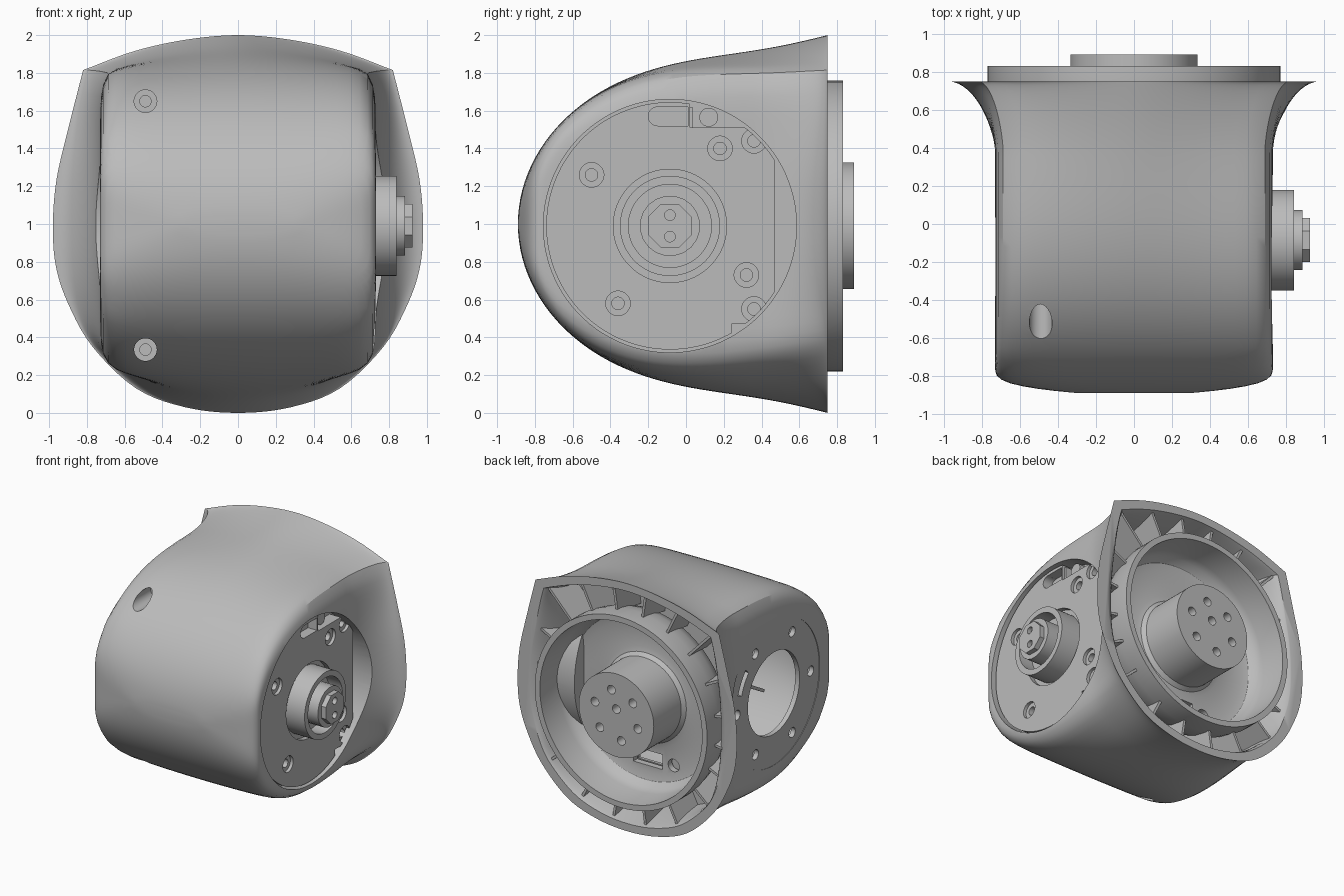
import bpy, bmesh, math
from mathutils import Vector

if "Cube" in bpy.data.objects:
    bpy.data.objects.remove(bpy.data.objects["Cube"])

grey = bpy.data.materials.new("mid grey")
grey.use_nodes = True
grey.diffuse_color = (0.5, 0.5, 0.5, 1)
grey.node_tree.nodes["Principled BSDF"].inputs["Base Color"].default_value = (0.5, 0.5, 0.5, 1)

CY, CZ = -0.085, 0.99          # axis of the side pockets


def finish(name, bm):
    bmesh.ops.recalc_face_normals(bm, faces=bm.faces)
    mesh = bpy.data.meshes.new(name)
    bm.to_mesh(mesh)
    bm.free()
    mesh.materials.append(grey)
    ob = bpy.data.objects.new(name, mesh)
    bpy.context.collection.objects.link(ob)
    return ob


def loft(name, rings):
    """Closed skin through equal-length rings of points, capped at both ends."""
    bm = bmesh.new()
    vs = [[bm.verts.new(p) for p in ring] for ring in rings]
    n = len(vs[0])
    for a, b in zip(vs, vs[1:]):
        for i in range(n):
            j = (i + 1) % n
            bm.faces.new((a[i], a[j], b[j], b[i]))
    bm.faces.new(vs[0])
    bm.faces.new(vs[-1])
    return finish(name, bm)


def cyl(name, axis, r, lo, hi, u, v, sides=48):
    """Cylinder along x (u, v = y, z) or along y (u, v = x, z)."""
    def point(t, w):
        a, b = u + r * math.cos(t), v + r * math.sin(t)
        return (w, a, b) if axis == "x" else (a, w, b)
    angles = [math.tau * (i + 0.5) / sides for i in range(sides)]
    return loft(name, [[point(t, w) for t in angles] for w in (lo, hi)])


def box(name, x, y, z):
    return loft(name, [[(a, y[0], z[0]), (a, y[1], z[0]), (a, y[1], z[1]), (a, y[0], z[1])] for a in x])


def boolean(ob, cutters):
    """Cut each cutter out of the object, then discard it."""
    for c in cutters:
        m = ob.modifiers.new("cut", "BOOLEAN")
        m.operation, m.solver, m.object = "DIFFERENCE", "EXACT", c
        bpy.context.view_layer.objects.active = ob
        bpy.ops.object.modifier_apply(modifier=m.name)
        bpy.data.objects.remove(c)
    return ob


# Right half of the rear flange outline from top to bottom, at equal steps
FLANGE = [Vector(p) for p in (
    (0, 1), (.28, .975), (.55, .915), (.82, .815), (.9, .5), (.96, .24), (.98, 0),
    (.965, -.22), (.9, -.42), (.77, -.65), (.54, -.87), (.28, -.97), (0, -1))]


def flange(t):
    s = abs(math.remainder(math.pi / 2 - t, math.tau)) / math.pi * 12
    i = min(int(s), 11)
    f = s - i
    p1, p2 = FLANGE[i], FLANGE[i + 1]
    p0 = FLANGE[i - 1] if i else Vector((-FLANGE[1].x, FLANGE[1].y))
    p3 = FLANGE[i + 2] if i < 11 else Vector((-FLANGE[11].x, FLANGE[11].y))
    if i == 3:                  # keep the upper corner crisp
        p0 = 2 * p1 - p2
    if i == 2:
        p3 = 2 * p2 - p1
    p = p1 + 0.5 * f * (p2 - p0 + f * (2*p0 - 5*p1 + 4*p2 - p3 + f * (3*(p1 - p2) + p3 - p0)))
    return math.copysign(p.x, math.cos(t)), p.y


def section(y, t):
    """Point (x, z-1) of the housing skin: rounded box flaring into the flange."""
    s = min(max((y + 0.89) / 1.64, 0), 1)
    h = math.sqrt(1 - (1 - s) ** 2.3) - 0.065 * math.sin(math.pi * s * s)
    w = 0.73 - 0.45 * max(0, 1 - s * 1.64 / 0.15) ** 4
    c, d = math.cos(t), math.sin(t)
    n = 2.5 + 9 * min(1, s / 0.13)
    k = (abs(c) ** n + abs(d) ** n) ** (1 / n)
    fx, fz = flange(t)
    u = min(max(0, (y - 0.38) / 0.37), 1)
    bx = 1 - math.sqrt(1 - u ** 1.5)
    bz = s * s
    return w * c / k * (1 - bx) + fx * bx, h * (d / k * (1 - bz) + fz * bz)


def skin(name, scale, shift, end):
    rings = []
    for i in range(1, 53):
        s = (1 - math.cos(math.pi * i / 52)) / 2
        y = -0.89 + 1.64 * s
        pts = [section(y, math.tau * j / 120) for j in range(120)]
        rings.append([(scale * x, y + shift * (1 - s) + end * s, 1 + scale * z) for x, z in pts])
    return loft(name, rings)


# Housing: hollow shell with a deep pocket on one side and two bolt wells in front
WELLS = ((-0.49, 1.65), (-0.49, 0.335))
cavity = skin("cavity", 0.94, 0.05, 0.01)
boolean(cavity, [cyl("c", "x", 0.71, 0.56, 2, CY, CZ, 96)]
        + [cyl("c", "y", 0.1, -1, -0.25, x, z) for x, z in WELLS])
housing = skin("housing", 1, 0, 0)
cuts = [cavity, cyl("c", "x", 0.67, 0.60, 2, CY, CZ, 96),
        cyl("c", "x", 0.58, -2, -0.725, CY, CZ, 96),
        cyl("c", "x", 0.33, -2, -0.5, CY, CZ, 64)]
for x, z in WELLS:
    cuts += [cyl("c", "y", 0.06, -1, -0.33, x, z), cyl("c", "y", 0.03, -0.4, -0.28, x, z)]
for k in range(6):
    a = math.tau * k / 6
    cuts.append(cyl("c", "x", 0.04, -2, -0.6, CY + 0.47 * math.cos(a), CZ + 0.47 * math.sin(a), 24))
# Curved slot beside the big side opening
slot = []
for k in range(9):
    a = math.radians(18 + 3 * k)
    slot.append([(x, CY + r * math.cos(a), CZ + r * math.sin(a))
                 for x, r in ((-0.8, 0.43), (-0.8, 0.48), (-0.6, 0.48), (-0.6, 0.43))])
cuts.append(loft("c", slot))
boolean(housing, cuts)

# Cover plate in the pocket, trimmed behind and drilled for screws
plate = cyl("side_cover_plate", "x", 0.655, 0.59, 0.70, CY, CZ, 96)
boolean(plate, [box("c", (0.5, 1), (0.47, 1), (0, 2)),
                box("c", (0.5, 1), (0.02, 1), (1.51, 2)),
                box("c", (0.5, 1), (0.24, 1), (0, 0.47)),
                box("c", (0.62, 1), (-0.15, 0.01), (1.52, 1.62)),
                cyl("c", "x", 0.05, 0.62, 1, -0.15, 1.57, 24),
                cyl("c", "x", 0.30, 0.66, 1, CY, CZ, 64)])
screws = ((-0.5, 1.26), (0.18, 1.40), (-0.36, 0.58), (0.32, 0.73), (0.36, 1.44), (0.36, 0.55))
for y, z in screws:
    boolean(plate, [cyl("c", "x", 0.065, 0.675, 1, y, z, 32), cyl("c", "x", 0.033, 0.61, 1, y, z, 24)])

# Small cable guide beside the slot
box("cable_guide_stop", (0.6, 0.68), (0.015, 0.035), (1.51, 1.62))
cyl("cable_guide", "x", 0.05, 0.59, 0.66, 0.12, 1.565, 24)

# Socket: collar, plug and flat-sided tip with two pin holes
collar = cyl("socket_collar", "x", 0.265, 0.6, 0.84, CY, CZ, 64)
boolean(collar, [cyl("c", "x", 0.22, 0.72, 1, CY, CZ, 64)])
cyl("socket_plug", "x", 0.16, 0.65, 0.885, CY, CZ, 20)
tip = cyl("socket_tip", "x", 0.125, 0.85, 0.925, CY, CZ, 8)
boolean(tip, [cyl("c", "x", 0.028, 0.89, 1, CY, CZ + s * 0.057, 20) for s in (-1, 1)])

# Rear dish with drilled hub, turned about the y axis
profile = [(.001, .89), (.335, .89), (.335, .54), (.36, .51), (.4, .5), (.6, .5), (.66, .515), (.7, .56),
           (.715, .62), (.725, .83), (.77, .83), (.77, .68), (.75, .58), (.72, .5), (.66, .45), (.001, .45)]
dish = loft("rear_dish", [[(r * math.cos(math.tau * k / 80), y, CZ + r * math.sin(math.tau * k / 80))
                           for k in range(80)] for r, y in profile])
holes = [(0, 0.05)] + [(0.2 * math.cos(k * math.tau / 6 + 0.3), 0.2 * math.sin(k * math.tau / 6 + 0.3))
                       for k in range(6)]
boolean(dish, [cyl("c", "y", 0.035, 0.8, 1, x, CZ + z, 24) for x, z in holes])
boolean(dish, [cyl("c", "x", 0.69, 0.58, 2, CY, CZ, 96),
               box("c", (-0.14, 0.12), (0.3, 0.6), (0.44, 0.56)),
               cyl("c", "y", 0.05, 0.3, 0.6, -0.24, 0.50, 24)])

# Bulkhead closing the gap around the dish
bulkhead = loft("bulkhead", [[(0.96 * x, y, 1 + 0.96 * z) for x, z in
                              (section(0.42, math.tau * j / 96) for j in range(96))] for y in (0.41, 0.435)])
boolean(bulkhead, [cyl("c", "x", 0.69, 0.58, 2, CY, CZ, 96),
                   box("c", (-0.14, 0.12), (0.3, 0.6), (0.44, 0.56))])

# Radial ribs between dish and flange
for k in range(20):
    t = math.tau * (k + 0.5) / 20
    spine = [(y, Vector(section(y, t)) * 0.945) for y in (0.43, 0.58, 0.72)]
    d = spine[-1][1].normalized()
    side = Vector((-d.y, d.x)) * 0.01
    ring = [(d * 0.70, 0.43)] + [(d * max(p.length, 0.705), y) for y, p in spine] + [(d * 0.75, 0.72)]
    rib = loft("flange_rib", [[(p.x + s * side.x, y, 1 + p.y + s * side.y) for p, y in ring]
                              for s in (-1, 1)])
    boolean(rib, [cyl("c", "x", 0.69, 0.58, 2, CY, CZ, 96)])

# Six-sided tube and radial webs inside the cavity, seen through the side opening
tube = cyl("inner_tube", "x", 0.22, -0.3, 0.57, CY, CZ, 6)
boolean(tube, [cyl("c", "x", 0.19, -1, 0.5, CY, CZ, 6)])
for k in range(6):
    a = math.tau * (k + 0.5) / 6
    c, s = math.cos(a), math.sin(a)
    loft("inner_web", [[(x, CY + r * c - e * s, CZ + r * s + e * c)
                        for r, e in ((0.2, -0.012), (0.48, -0.012), (0.48, 0.012), (0.2, 0.012))]
                       for x in (-0.35, 0.57)])

bpy.ops.object.select_all(action="DESELECT")
for ob in bpy.context.collection.objects:
    if ob.type == "MESH" and ob.data.materials and ob.data.materials[0] == grey:
        ob.select_set(True)
        bpy.context.view_layer.objects.active = ob
bpy.ops.object.shade_smooth_by_angle(angle=math.radians(32))
